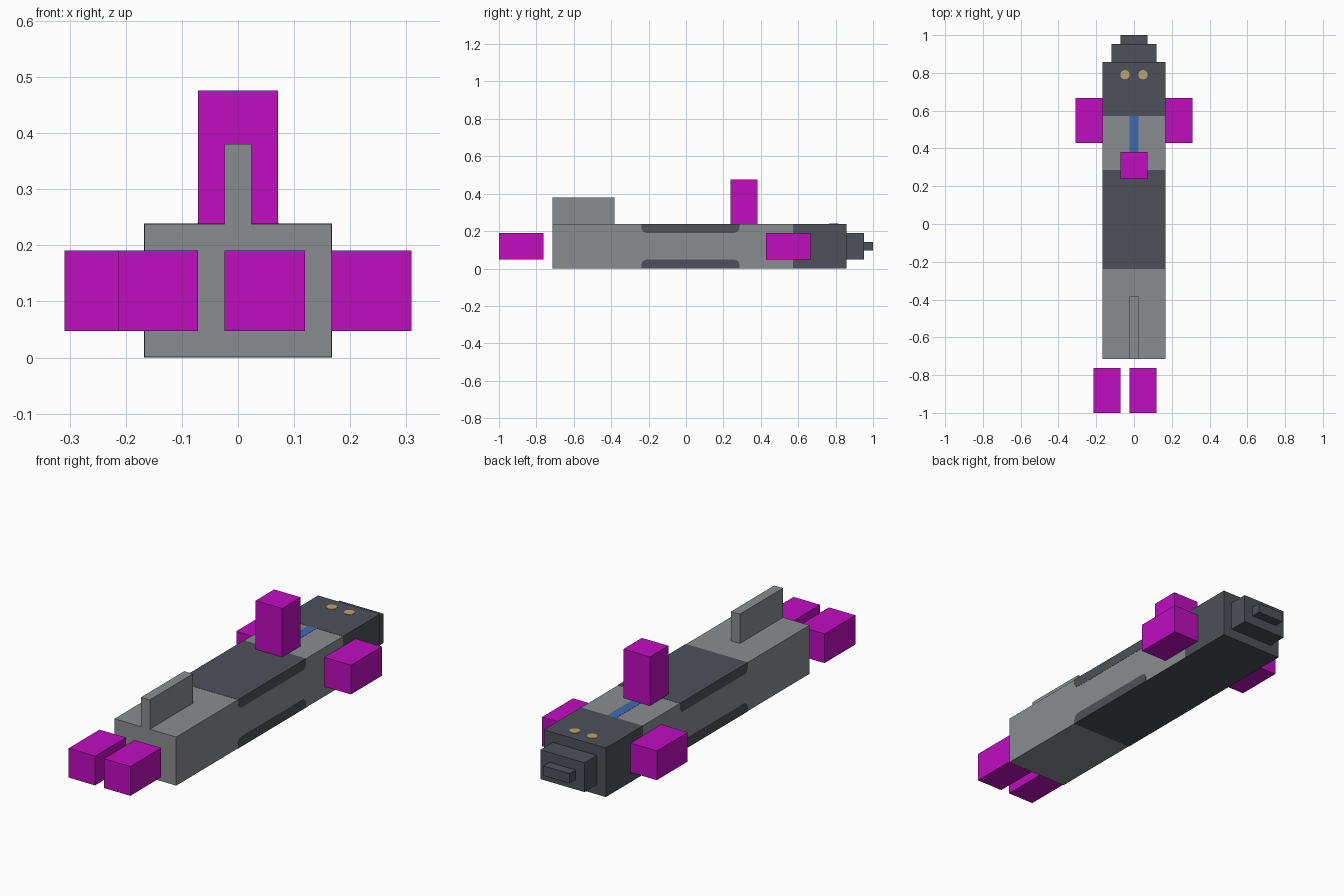
import bpy, bmesh, math

if "Cube" in bpy.data.objects:
    bpy.data.objects.remove(bpy.data.objects["Cube"], do_unlink=True)

U = 1 / 21   # modelling unit: the model is 42 units long
SKIN = 0.02  # thickness by which painted panels stand proud, in units


def material(name, rgb):
    m = bpy.data.materials.new(name)
    m.use_nodes = True
    m.diffuse_color = (*rgb, 1)
    m.node_tree.nodes["Principled BSDF"].inputs["Base Color"].default_value = (*rgb, 1)
    return m


GREY = material("mid grey", (0.254, 0.27, 0.28))
DARK = material("dark slate", (0.074, 0.083, 0.098))
PINK = material("magenta", (0.53, 0.004, 0.53))
BLUE = material("stripe blue", (0.047, 0.147, 0.434))
TAN = material("eye tan", (0.48, 0.38, 0.16))


def finish(name, bm, mat):
    bmesh.ops.recalc_face_normals(bm, faces=bm.faces)
    bmesh.ops.scale(bm, vec=(U, U, U), verts=bm.verts)
    mesh = bpy.data.meshes.new(name)
    bm.to_mesh(mesh)
    bm.free()
    mesh.materials.append(mat)
    ob = bpy.data.objects.new(name, mesh)
    bpy.context.collection.objects.link(ob)
    return ob


def box(name, x, y, z, mat):
    """Box from (min, max) ranges in units."""
    bm = bmesh.new()
    bmesh.ops.create_cube(bm, size=1)
    for v in bm.verts:
        v.co = [(a + b) / 2 + c * (b - a) for c, (a, b) in zip(v.co, (x, y, z))]
    return finish(name, bm, mat)


def prism(name, points, half_width, mat):
    """Extrude a y-z outline across the body width."""
    bm = bmesh.new()
    face = bm.faces.new([bm.verts.new((-half_width, y, z)) for y, z in points])
    ext = bmesh.ops.extrude_face_region(bm, geom=[face])
    verts = [g for g in ext["geom"] if isinstance(g, bmesh.types.BMVert)]
    bmesh.ops.translate(bm, vec=(2 * half_width, 0, 0), verts=verts)
    return finish(name, bm, mat)


# body and head
box("body", (-3.5, 3.5), (-15, 12.1), (SKIN, 5), GREY)
box("head", (-3.5 - SKIN, 3.5 + SKIN), (12, 18), (0, 5 + SKIN), DARK)

# snout steps
box("snout", (-2.5, 2.5), (17.9, 20), (1, 4), DARK)
box("snout_tip", (-1.5, 1.5), (19.9, 21), (2, 3), DARK)

# dark saddle and belly bands with rounded inner corners
y0, y1, r = -5, 6, 0.6


def band(name, edge, inner):
    s = 1 if inner > edge else -1
    pts = [(y0, edge), (y1, edge)]
    for cy, start in ((y1 - r, 0), (y0 + r, 90)):
        for i in range(5):
            a = math.radians(start + i * 22.5)
            pts.append((cy + r * math.cos(a), inner - s * r + s * r * math.sin(a)))
    prism(name, pts, 3.5 + SKIN, DARK)


band("saddle_band", 5 + SKIN, 4)
band("belly_band", 0, 1)
box("chest_plate", (-3.5, 3.5), (6, 12), (0, 2 * SKIN), DARK)

# back fin and stripe
box("back_fin", (-0.5, 0.5), (-15, -8), (4.9, 8), GREY)
box("back_stripe", (-0.5, 0.5), (7.9, 12), (4.9, 5 + SKIN), BLUE)

# magenta blocks: top fin, side fins and tail pair
box("top_block", (-1.5, 1.5), (5, 8), (5, 10), PINK)
for side, s in (("left", 1), ("right", -1)):
    box(side + "_fin_block", sorted((s * 3.5, s * 6.5)), (9, 14), (1, 4), PINK)
box("left_tail_block", (-0.5, 2.5), (-21, -16), (1, 4), PINK)
box("right_tail_block", (-4.5, -1.5), (-21, -16), (1, 4), PINK)

# round eyes on top of the head
for side, s in (("left", 1), ("right", -1)):
    bm = bmesh.new()
    bmesh.ops.create_cone(bm, cap_ends=True, segments=12, radius1=0.52, radius2=0.52, depth=0.08)
    bmesh.ops.translate(bm, vec=(s * 1.0, 16.6, 5 + SKIN), verts=bm.verts)
    finish(side + "_eye", bm, TAN)
